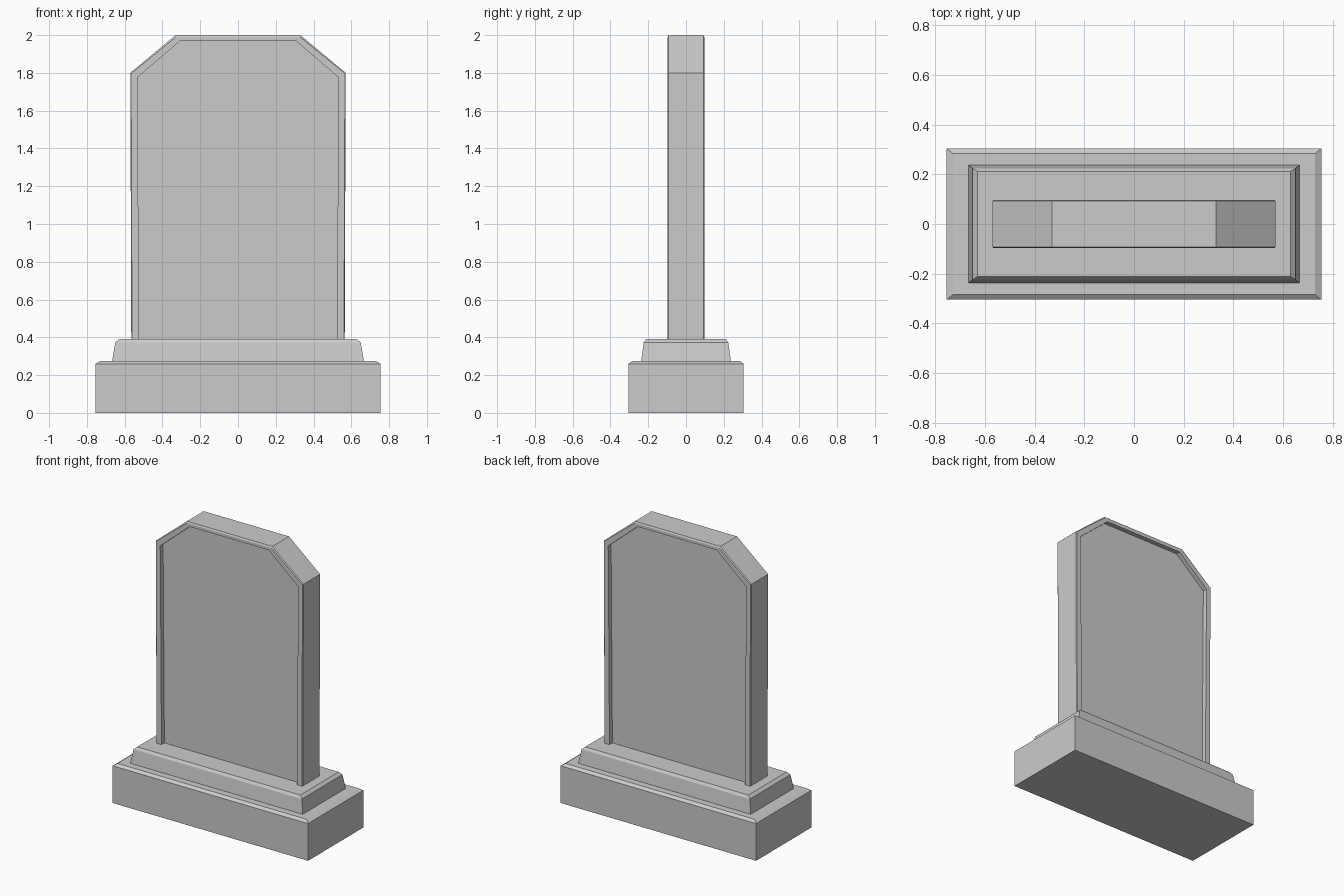
import bpy
import bmesh

cube = bpy.data.objects.get("Cube")
if cube:
    bpy.data.objects.remove(cube, do_unlink=True)

stone = bpy.data.materials.new("grey stone")
stone.use_nodes = True
colour = (0.6, 0.6, 0.6, 1)
stone.diffuse_color = colour
stone.node_tree.nodes["Principled BSDF"].inputs["Base Color"].default_value = colour


def loft(name, loops):
    """Bridge equal-length closed loops and cap both ends."""
    bm = bmesh.new()
    rings = [[bm.verts.new(p) for p in loop] for loop in loops]
    for a, b in zip(rings, rings[1:]):
        n = len(a)
        for i in range(n):
            j = (i + 1) % n
            bm.faces.new((a[i], a[j], b[j], b[i]))
    bm.faces.new(rings[0])
    bm.faces.new(rings[-1])
    bmesh.ops.recalc_face_normals(bm, faces=bm.faces)
    mesh = bpy.data.meshes.new(name)
    bm.to_mesh(mesh)
    bm.free()
    mesh.materials.append(stone)
    obj = bpy.data.objects.new(name, mesh)
    bpy.context.collection.objects.link(obj)
    return obj


def rectangle(x, y, z):
    return [(-x, -y, z), (x, -y, z), (x, y, z), (-x, y, z)]


def slab_outline(y, foot, shoulder, shoulder_z, top, top_z):
    half = [(foot, 0.385), (shoulder, shoulder_z), (top, top_z)]
    outline = half + [(-x, z) for x, z in reversed(half)]
    return [(x, y, z) for x, z in outline]


# Foundation block with a chamfered top edge
loft("foundation", [rectangle(0.755, 0.305, 0), rectangle(0.755, 0.305, 0.26),
                    rectangle(0.73, 0.285, 0.275)])

# Tapered plinth
loft("plinth", [rectangle(0.667, 0.238, 0.27), rectangle(0.65, 0.224, 0.372),
                rectangle(0.63, 0.212, 0.39)])

# Headstone: chamfered rim, raised border and sunken panel on both faces
outer = (0.565, 0.57, 1.8, 0.33, 2.0)
rim = (0.561, 0.566, 1.797, 0.328, 1.99)
border = (0.523, 0.533, 1.775, 0.306, 1.97)
section = [(0.065, border), (0.097, border), (0.097, rim), (0.092, outer)]
steps = [(-y, o) for y, o in section] + [(y, o) for y, o in reversed(section)]
loft("headstone", [slab_outline(y, *o) for y, o in steps])
